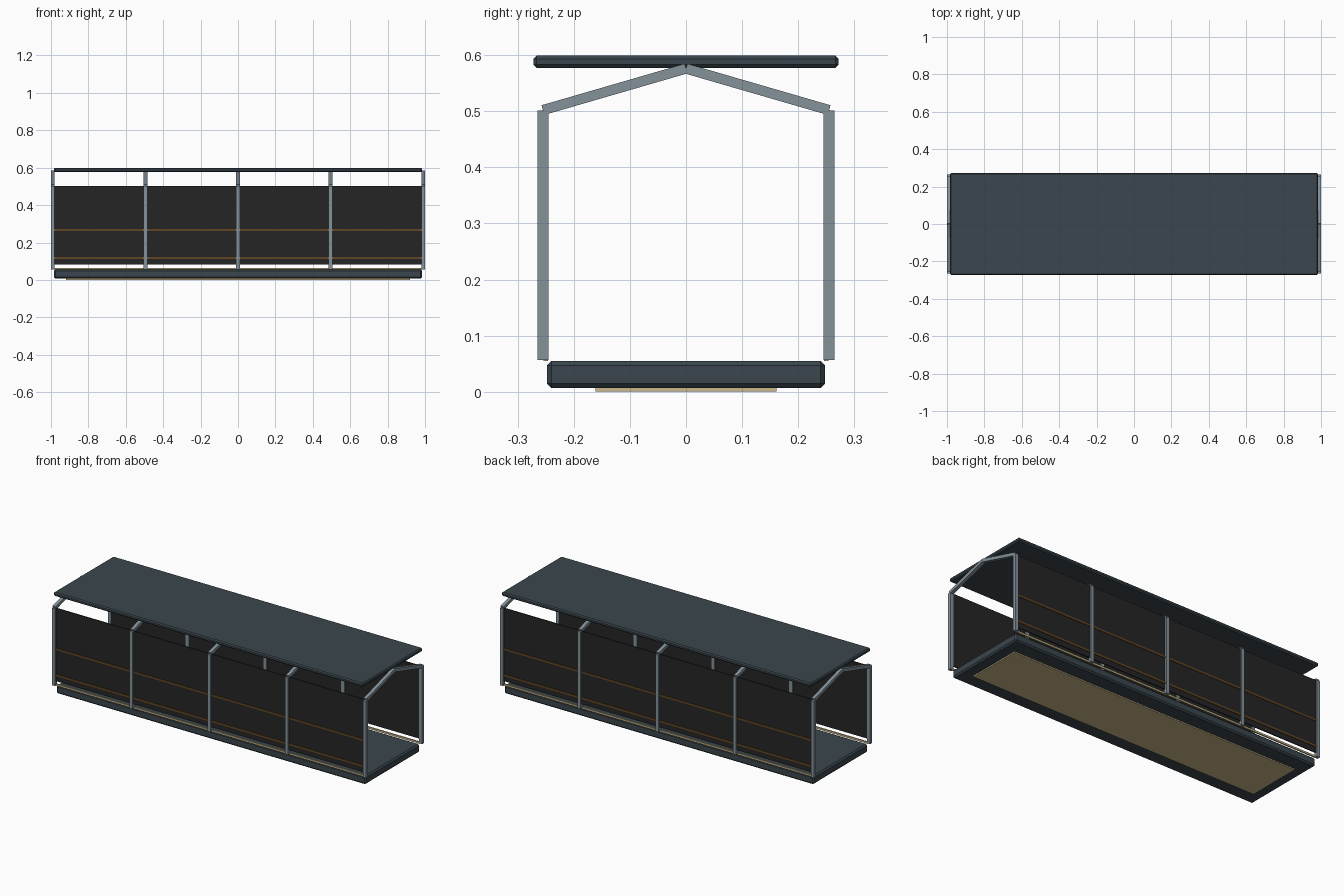
import bpy, math
from mathutils import Vector

if "Cube" in bpy.data.objects:
    bpy.data.objects.remove(bpy.data.objects["Cube"])


def material(name, r, g, b):
    lin = lambda c: ((c / 255 + 0.055) / 1.055) ** 2.4 if c > 10 else c / 255 / 12.92
    m = bpy.data.materials.new(name)
    m.diffuse_color = (lin(r), lin(g), lin(b), 1)
    m.use_nodes = True
    m.node_tree.nodes["Principled BSDF"].inputs["Base Color"].default_value = m.diffuse_color
    return m


SLATE = material("dark slate", 58, 70, 77)
STEEL = material("grey steel", 132, 146, 154)
BLACK = material("black mesh", 37, 37, 37)
BROWN = material("brown trim", 96, 70, 34)
BEIGE = material("warm beige", 205, 185, 140)


def box(name, loc, size, mat, bevel=0, rot_x=0):
    bpy.ops.mesh.primitive_cube_add(size=1, location=loc, rotation=(rot_x, 0, 0))
    ob = bpy.context.object
    ob.name = name
    ob.scale = size
    bpy.ops.object.transform_apply(location=False, rotation=False, scale=True)
    ob.data.materials.append(mat)
    if bevel:
        mod = ob.modifiers.new("chamfer", "BEVEL")
        mod.width = bevel
        mod.segments = 1
    return ob


# deck, underside plate and flat roof
box("deck", (0, 0, 0.031), (1.97, 0.496, 0.048), SLATE, 0.008)
box("underside_plate", (0, 0, 0.005), (1.84, 0.322, 0.009), BEIGE)
box("roof", (0, 0, 0.588), (1.97, 0.544, 0.022), SLATE, 0.006)

# five portal frames: two posts and two sloping rafters each
for i in range(5):
    x = (i - 2) * 0.495
    for s in (-1, 1):
        box("post", (x, s * 0.255, 0.279), (0.02, 0.02, 0.444), STEEL)
        a, b = Vector((x, 0, 0.576)), Vector((x, s * 0.255, 0.502))
        d = b - a
        box("rafter", (a + b) / 2, (0.02, d.length, 0.018), STEEL,
            rot_x=math.atan2(d.z, d.y) if s > 0 else math.atan2(-d.z, -d.y))

# side walls with trim lines and a light strip along the floor
for s in (-1, 1):
    box("side_panel", (0, s * 0.253, 0.292), (1.97, 0.006, 0.42), BLACK)
    for z in (0.118, 0.268):
        box("trim_line", (0, s * 0.255, z), (1.97, 0.008, 0.011), BROWN)
    box("floor_strip", (0, s * 0.250, 0.06), (1.97, 0.008, 0.01), BEIGE)
